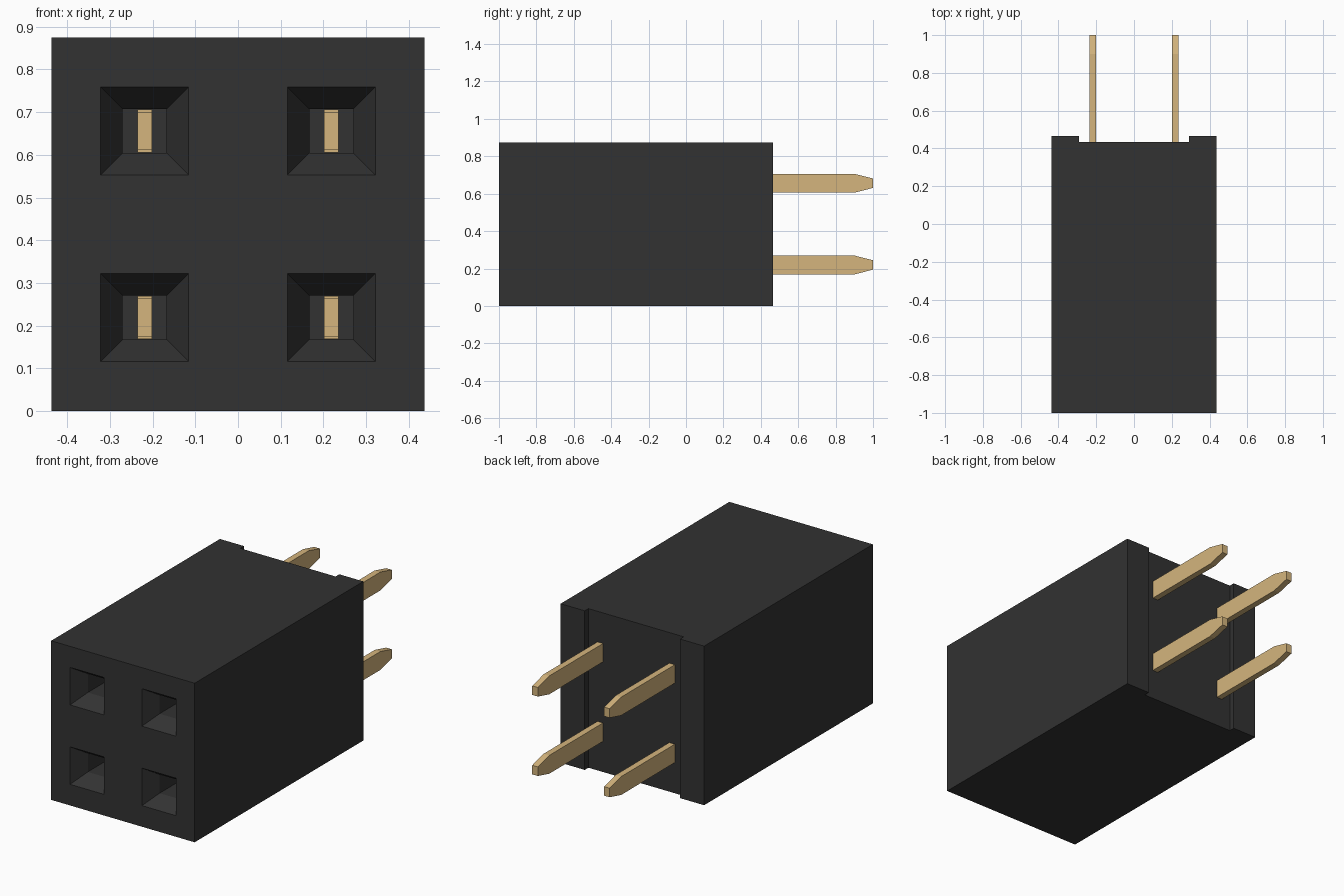
import bpy, bmesh

if "Cube" in bpy.data.objects:
    bpy.data.objects.remove(bpy.data.objects["Cube"])

PITCH = 0.2185           # half the spacing between contacts
MID_Z = 0.4375           # middle height of the housing


def material(name, rgb):
    m = bpy.data.materials.new(name)
    m.diffuse_color = (*rgb, 1)
    m.use_nodes = True
    m.node_tree.nodes["Principled BSDF"].inputs["Base Color"].default_value = m.diffuse_color
    return m


BLACK = material("black plastic", (0.032, 0.032, 0.032))
GOLD = material("gold metal", (0.66, 0.46, 0.205))


def finish(name, bm, mat):
    bmesh.ops.recalc_face_normals(bm, faces=bm.faces)
    me = bpy.data.meshes.new(name)
    bm.to_mesh(me)
    bm.free()
    me.materials.append(mat)
    ob = bpy.data.objects.new(name, me)
    bpy.context.collection.objects.link(ob)
    return ob


def prism(name, outline, shift, mat):
    """Extrude a closed outline of 3D points along a vector."""
    bm = bmesh.new()
    face = bm.faces.new([bm.verts.new(p) for p in outline])
    ext = bmesh.ops.extrude_face_region(bm, geom=[face])
    moved = [g for g in ext["geom"] if isinstance(g, bmesh.types.BMVert)]
    bmesh.ops.translate(bm, verts=moved, vec=shift)
    return finish(name, bm, mat)


# Housing: block with a shallow full-height channel across the back
W, B, CW, CB = 0.4365, 0.466, 0.29, 0.434
plan = [(-W, -1), (W, -1), (W, B), (CW, B), (CW, CB), (-CW, CB), (-CW, B), (-W, B)]
housing = prism("housing", [(x, y, 0) for x, y in plan], (0, 0, 2 * MID_Z), BLACK)

# Socket cutter: four funnels leading into square tunnels
bm = bmesh.new()
centres = [(sx * PITCH, MID_Z + sz * PITCH) for sx in (-1, 1) for sz in (-1, 1)]
for cx, cz in centres:
    rings = []
    for y, h in ((-1.02, 0.1159), (-0.92, 0.0515), (0.25, 0.0515)):
        rings.append([bm.verts.new((cx + a * h, y, cz + b * h))
                      for a, b in ((-1, -1), (1, -1), (1, 1), (-1, 1))])
    bm.faces.new(rings[0])
    bm.faces.new(rings[-1])
    for r, s in zip(rings, rings[1:]):
        for i in range(4):
            j = (i + 1) % 4
            bm.faces.new((r[i], r[j], s[j], s[i]))
cutter = finish("socket_cutter", bm, BLACK)
cutter.hide_render = True
cutter.hide_viewport = True
cut = housing.modifiers.new("sockets", "BOOLEAN")
cut.operation = "DIFFERENCE"
cut.solver = "EXACT"
cut.object = cutter

# Contacts: flat forked pins with a tapered tail
T = 0.017
upper = [(1.0, 0.025), (0.9, 0.0505), (-0.7, 0.0505), (-0.7, 0.043), (0.1, 0.043)]
side = upper + [(y, -z) for y, z in reversed(upper)]
for n, (cx, cz) in enumerate(centres, 1):
    prism(f"contact_pin_{n}", [(cx - T, y, cz + z) for y, z in side], (2 * T, 0, 0), GOLD)
